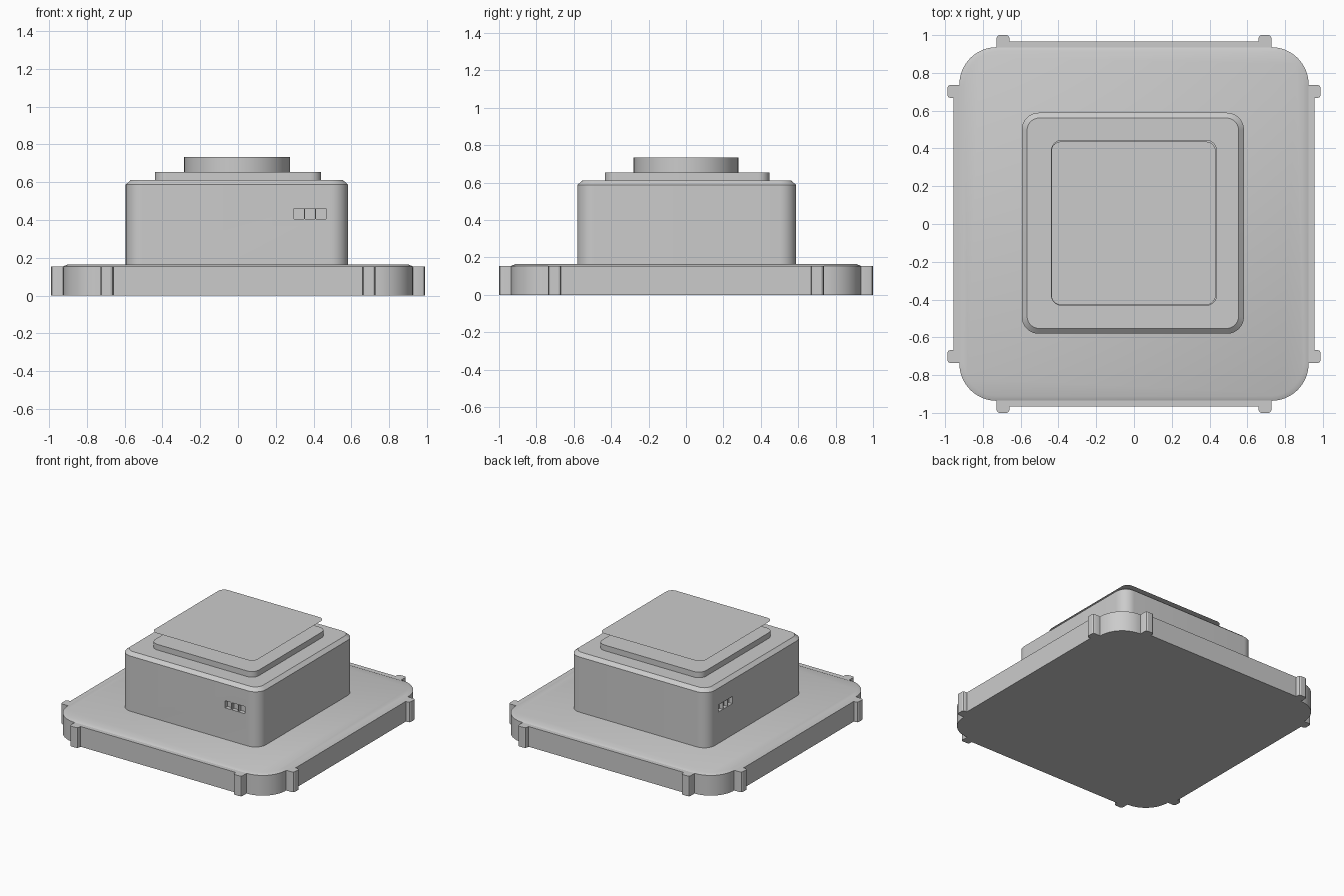
import bpy, bmesh, math

if "Cube" in bpy.data.objects:
    bpy.data.objects.remove(bpy.data.objects["Cube"])


def rounded(hx, hy, r, n=10, cx=0.0, cy=0.0):
    """Counter-clockwise rounded rectangle outline."""
    pts = []
    for k, (sx, sy) in enumerate([(1, 1), (-1, 1), (-1, -1), (1, -1)]):
        for i in range(n + 1):
            a = math.pi / 2 * (k + i / n)
            pts.append((cx + sx * (hx - r) + r * math.cos(a),
                        cy + sy * (hy - r) + r * math.sin(a)))
    return pts


def loft(name, layers):
    """Closed solid through matching outlines, given as (outline, z)."""
    bm = bmesh.new()
    rings = [[bm.verts.new((x, y, z)) for x, y in pts] for pts, z in layers]
    bm.faces.new(rings[0][::-1])
    if len(rings) > 1:
        bm.faces.new(rings[-1])
    for lo, hi in zip(rings, rings[1:]):
        for i in range(len(lo)):
            j = (i + 1) % len(lo)
            bm.faces.new((lo[i], lo[j], hi[j], hi[i]))
    if len(rings) == 1:
        bmesh.ops.reverse_faces(bm, faces=bm.faces[:])
    mesh = bpy.data.meshes.new(name)
    bm.to_mesh(mesh)
    bm.free()
    obj = bpy.data.objects.new(name, mesh)
    bpy.context.collection.objects.link(obj)
    return obj


def smooth(obj):
    bpy.ops.object.select_all(action='DESELECT')
    obj.select_set(True)
    bpy.context.view_layer.objects.active = obj
    bpy.ops.object.shade_smooth_by_angle(angle=math.radians(25))


# Base outline: edge strips, rounded tabs and corner arcs, repeated four times
half_tab = [(0.667, 0.967), (0.667, 0.984), (0.672, 0.995), (0.682, 1.0),
            (0.722, 1.0), (0.732, 0.995), (0.737, 0.984), (0.737, 0.936)]
arc = [(0.737 + 0.199 * math.sin(a), 0.737 + 0.199 * math.cos(a))
       for a in [math.pi / 2 * i / 16 for i in range(1, 16)]]
corner = half_tab + arc + [(y, x) for x, y in reversed(half_tab)]
corner.reverse()
outline = []
for k in range(4):
    c, s = round(math.cos(k * math.pi / 2)), round(math.sin(k * math.pi / 2))
    outline += [((c * x - s * y) * 0.988, s * x + c * y) for x, y in corner]
smooth(loft("base", [(outline, 0), (outline, 0.155)]))

# Shallow bevelled lid on the base
smooth(loft("base_lid", [(rounded(0.925, 0.935, 0.2, 16), 0.15),
                         (rounded(0.925, 0.935, 0.2, 16), 0.155),
                         (rounded(0.9, 0.912, 0.18, 16), 0.165)]))

# Main housing with chamfered top
CX, CY = -0.006, 0.004
body = loft("housing", [(rounded(0.588, 0.585, 0.09, 10, CX, CY), 0.16),
                        (rounded(0.588, 0.585, 0.09, 10, CX, CY), 0.588),
                        (rounded(0.56, 0.557, 0.065, 10, CX, CY), 0.612)])

# Three small square pockets on the front and on the left side
bm = bmesh.new()
for i in range(3):
    t = 0.323 + i * 0.0575
    for centre, size in [((t, CY - 0.585, 0.433), (0.053, 0.06, 0.055)),
                         ((CX - 0.588, t - 0.01, 0.433), (0.06, 0.053, 0.055))]:
        vs = bmesh.ops.create_cube(bm, size=1)["verts"]
        bmesh.ops.scale(bm, vec=size, verts=vs)
        bmesh.ops.translate(bm, vec=centre, verts=vs)
mesh = bpy.data.meshes.new("pocket_cutter")
bm.to_mesh(mesh)
bm.free()
cutter = bpy.data.objects.new("pocket_cutter", mesh)
bpy.context.collection.objects.link(cutter)
cutter.hide_render = True
mod = body.modifiers.new("pockets", 'BOOLEAN')
mod.operation = 'DIFFERENCE'
mod.solver = 'EXACT'
mod.object = cutter
bpy.context.view_layer.objects.active = body
bpy.ops.object.modifier_apply(modifier=mod.name)
bpy.data.objects.remove(cutter)
smooth(body)

# Raised step on the housing
step = rounded(0.44, 0.44, 0.06, 8, 0, 0.006)
smooth(loft("step", [(step, 0.605), (step, 0.655)]))

# Round stem
bpy.ops.mesh.primitive_cylinder_add(vertices=64, radius=0.28, depth=0.084,
                                    location=(-0.005, 0, 0.692))
stem = bpy.context.object
stem.name = "stem"
smooth(stem)

# Paper-thin cap plate
loft("cap_plate", [(rounded(0.435, 0.432, 0.05, 8, -0.003, 0.004), 0.736)])
